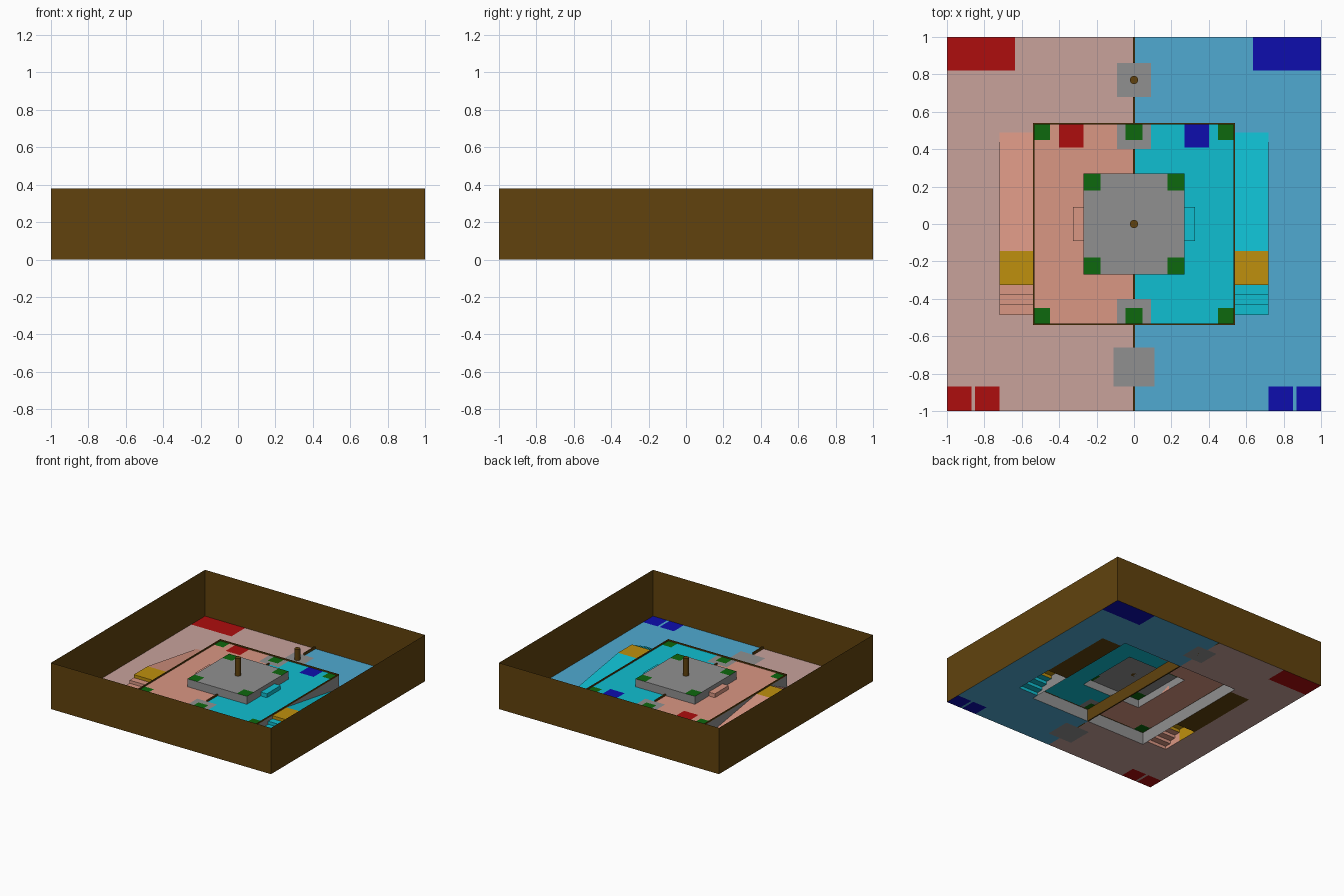
import bpy, bmesh

if "Cube" in bpy.data.objects:
    bpy.data.objects.remove(bpy.data.objects["Cube"])

COLORS = {
    "pink": (0.58, 0.36, 0.33), "sky": (0.08, 0.40, 0.64),
    "salmon": (0.70, 0.31, 0.23), "cyan": (0.005, 0.52, 0.64),
    "red": (0.42, 0.004, 0.004), "blue": (0.004, 0.004, 0.42),
    "green": (0.004, 0.14, 0.004), "gold": (0.52, 0.28, 0.004),
    "brown": (0.12, 0.055, 0.004), "grey": (0.28, 0.28, 0.28),
}
MATS = {}
for key, c in COLORS.items():
    MATS[key] = bpy.data.materials.new(key)
    MATS[key].diffuse_color = (*c, 1)


def build(name, faces):
    """Object from (colour, corner points) faces, welded together."""
    bm = bmesh.new()
    used = []
    for color, pts in faces:
        if color not in used:
            used.append(color)
        f = bm.faces.new([bm.verts.new(p) for p in pts])
        f.material_index = used.index(color)
    bmesh.ops.remove_doubles(bm, verts=bm.verts, dist=1e-5)
    me = bpy.data.meshes.new(name)
    bm.to_mesh(me)
    bm.free()
    for color in used:
        me.materials.append(MATS[color])
    ob = bpy.data.objects.new(name, me)
    bpy.context.collection.objects.link(ob)
    return ob


def painted_sheet(name, z, rects):
    """Flat sheet; later rectangles paint over earlier ones, None cuts a hole."""
    xs = sorted({v for r in rects for v in r[0:2]})
    ys = sorted({v for r in rects for v in r[2:4]})
    faces = []
    for x0, x1 in zip(xs, xs[1:]):
        for y0, y1 in zip(ys, ys[1:]):
            cx, cy = (x0 + x1) / 2, (y0 + y1) / 2
            color = None
            for a, b, c, d, col in rects:
                if a < cx < b and c < cy < d:
                    color = col
            if color:
                faces.append((color, [(x0, y0, z), (x1, y0, z), (x1, y1, z), (x0, y1, z)]))
    build(name, faces)


def both(x0, x1, y0, y1, left, right):
    return [(-x1, -x0, y0, y1, left), (x0, x1, y0, y1, right)]


def square_wall(name, h, z0, z1, color):
    c = [(-h, -h), (h, -h), (h, h), (-h, h)]
    build(name, [(color, [(*a, z0), (*b, z0), (*b, z1), (*a, z1)])
                 for a, b in zip(c, c[1:] + c[:1])])


def box(name, x0, x1, y0, y1, z0, z1, color):
    bpy.ops.mesh.primitive_cube_add(size=1, location=((x0 + x1) / 2, (y0 + y1) / 2, (z0 + z1) / 2))
    ob = bpy.context.object
    ob.name = name
    ob.scale = (x1 - x0, y1 - y0, z1 - z0)
    ob.data.materials.append(MATS[color])


def pole(name, y, z0, z1):
    bpy.ops.mesh.primitive_cylinder_add(vertices=24, radius=0.022, depth=z1 - z0,
                                        location=(0, y, (z0 + z1) / 2))
    ob = bpy.context.object
    ob.name = name
    ob.data.materials.append(MATS["brown"])
    bpy.ops.object.shade_smooth_by_angle()


D, B, R = 0.54, 0.27, 0.72          # deck half, block half, ramp outer edge
ZD, ZB = 0.10, 0.165                # deck and block heights
Y_LOW, Y_TOP, Y_STEP, Y_END = 0.49, -0.145, -0.325, -0.487

# Floor with start zones, open beneath the deck and stairs
painted_sheet("floor", 0, both(0, 1, -1, 1, "pink", "sky")
              + both(0.635, 1, 0.82, 1, "red", "blue")
              + both(0.87, 1, -1, -0.87, "red", "blue")
              + both(0.72, 0.85, -1, -0.87, "red", "blue")
              + [(-0.09, 0.09, 0.68, 0.86, "grey"), (-0.11, 0.11, -0.87, -0.66, "grey"),
                 (-D, D, -D, D, None)]
              + both(D, R, Y_END, Y_LOW, None, None))
square_wall("outer_wall", 1, 0, 0.38, "brown")

# Raised deck with zones, open beneath the centre block
deck = both(0, D, -D, D, "salmon", "cyan") + both(B, 0.40, 0.41, D, "red", "blue")
for s0, s1, g0 in ((0.40, D, 0.45), (-D, -0.40, -D)):
    deck += [(-0.09, 0.09, s0, s1, "grey"), (-0.045, 0.045, g0, g0 + 0.09, "green")]
    deck += both(0.45, D, g0, g0 + 0.09, "green", "green")
deck += [(-B, B, -B, B, None)] + both(B, 0.325, -0.09, 0.09, None, None)
painted_sheet("deck", ZD, deck)
square_wall("deck_side", D, 0, ZD, "grey")

# Centre block
block = [(-B, B, -B, B, "grey")]
for y0 in (-B, B - 0.09):
    block += both(B - 0.09, B, y0, y0 + 0.09, "green", "green")
painted_sheet("block_top", ZB, block)
square_wall("block_side", B, ZD, ZB, "grey")

# Deck rim and dividing rails
for s in (-1, 1):
    e0, e1 = sorted((s * D, s * (D - 0.008)))
    box("rim_x", e0, e1, -D, D, ZD, ZD + 0.01, "brown")
    box("rim_y", -D, D, e0, e1, ZD, ZD + 0.01, "brown")
    r0, r1 = sorted((s * B, s * 0.40))
    box("deck_rail", -0.005, 0.005, r0, r1, ZD, ZD + 0.012, "brown")
for y0, y1 in ((-1, -0.87), (-0.66, -D), (D, 0.68), (0.86, 1)):
    box("floor_rail", -0.005, 0.005, y0, y1, 0, 0.018, "brown")
box("under_deck_divider", -0.005, 0.005, -D, D, 0, ZD - 0.001, "brown")

# Ramp, landing, stairs and block step on each side
for s, color, side in ((-1, "salmon", "left"), (1, "cyan", "right")):
    a, b = s * D, s * R
    build(side + "_ramp", [
        (color, [(a, Y_LOW, 0), (b, Y_LOW, 0), (b, Y_TOP, ZD), (a, Y_TOP, ZD)]),
        ("brown", [(a, Y_LOW, 0), (b, Y_LOW, 0), (b, Y_TOP, 0), (a, Y_TOP, 0)]),
        ("brown", [(a, Y_TOP, 0), (b, Y_TOP, 0), (b, Y_TOP, ZD), (a, Y_TOP, ZD)]),
        (color, [(b, Y_LOW, 0), (b, Y_TOP, 0), (b, Y_TOP, ZD)])])
    faces = []
    y0, z, tread = Y_TOP, ZD, (Y_STEP - Y_END) / 3
    for i in range(4):
        y1 = Y_STEP - i * tread
        col = color if i else "gold"
        faces += [(col, [(a, y0, z), (b, y0, z), (b, y1, z), (a, y1, z)]),
                  (col, [(a, y1, z), (b, y1, z), (b, y1, z - ZD / 4), (a, y1, z - ZD / 4)]),
                  (col, [(b, y0, 0), (b, y1, 0), (b, y1, z), (b, y0, z)])]
        y0, z = y1, z - ZD / 4
    build(side + "_stairs", faces)
    x0, x1 = sorted((s * B, s * 0.325))
    box(side + "_block_step", x0, x1, -0.09, 0.09, ZD, 0.132, color)

# Poles
pole("centre_pole", 0, ZB, 0.31)
pole("back_pole", 0.77, 0, 0.09)

for m in bpy.data.materials:
    if m.users and not m.is_grease_pencil:
        m.use_nodes = True
        m.node_tree.nodes["Principled BSDF"].inputs["Base Color"].default_value = m.diffuse_color
